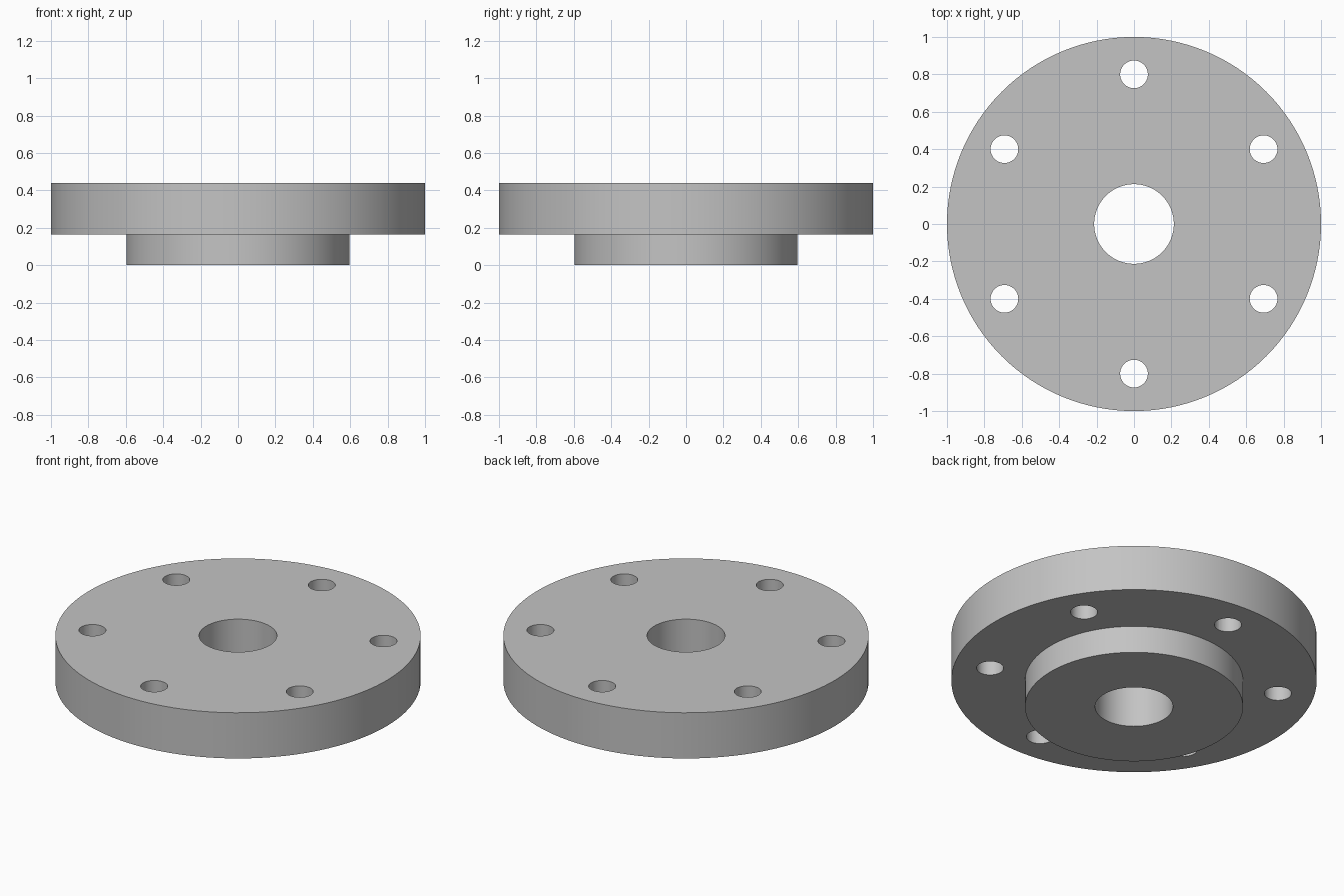
import bpy
import bmesh
from math import cos, sin, pi, radians
from mathutils import Matrix

cube = bpy.data.objects.get("Cube")
if cube:
    bpy.data.objects.remove(cube, do_unlink=True)

RIM_R, HUB_R, BORE_R = 1.0, 0.597, 0.213
BOLT_R, BOLT_CIRCLE, BOLT_COUNT = 0.074, 0.8, 6
HUB_TOP, TOP = 0.164, 0.44
SIDES = 128

steel = bpy.data.materials.new("grey steel")
steel.use_nodes = True
colour = (0.55, 0.55, 0.55, 1)
steel.diffuse_color = colour
steel.node_tree.nodes["Principled BSDF"].inputs["Base Color"].default_value = colour


def add_object(name, bm):
    bmesh.ops.recalc_face_normals(bm, faces=bm.faces)
    mesh = bpy.data.meshes.new(name)
    bm.to_mesh(mesh)
    bm.free()
    mesh.materials.append(steel)
    obj = bpy.data.objects.new(name, mesh)
    bpy.context.collection.objects.link(obj)
    return obj


# Flange body: disc, stepped hub and centre bore turned from one profile
bm = bmesh.new()
profile = [(BORE_R, 0), (HUB_R, 0), (HUB_R, HUB_TOP),
           (RIM_R, HUB_TOP), (RIM_R, TOP), (BORE_R, TOP)]
verts = [bm.verts.new((r, 0, z)) for r, z in profile]
edges = [bm.edges.new((verts[i - 1], verts[i])) for i in range(len(verts))]
bmesh.ops.spin(bm, geom=verts + edges, cent=(0, 0, 0), axis=(0, 0, 1),
               angle=2 * pi, steps=SIDES, use_merge=True)
bmesh.ops.remove_doubles(bm, verts=bm.verts, dist=1e-5)
flange = add_object("flange", bm)

# Bolt hole cutters, evenly spaced with one at the back
bm = bmesh.new()
for i in range(BOLT_COUNT):
    a = pi / 2 + 2 * pi * i / BOLT_COUNT
    spot = Matrix.Translation((BOLT_CIRCLE * cos(a), BOLT_CIRCLE * sin(a), TOP / 2))
    bmesh.ops.create_cone(bm, cap_ends=True, segments=48, radius1=BOLT_R,
                          radius2=BOLT_R, depth=2 * TOP, matrix=spot)
cutter = add_object("bolt_hole_cutter", bm)

# Drill the holes
drill = flange.modifiers.new("bolt holes", "BOOLEAN")
drill.operation = "DIFFERENCE"
drill.solver = "EXACT"
drill.object = cutter
bpy.ops.object.select_all(action="DESELECT")
flange.select_set(True)
bpy.context.view_layer.objects.active = flange
bpy.ops.object.modifier_apply(modifier=drill.name)
bpy.data.objects.remove(cutter, do_unlink=True)

# Round walls smooth, rims crisp
bpy.ops.object.shade_smooth_by_angle(angle=radians(30))
